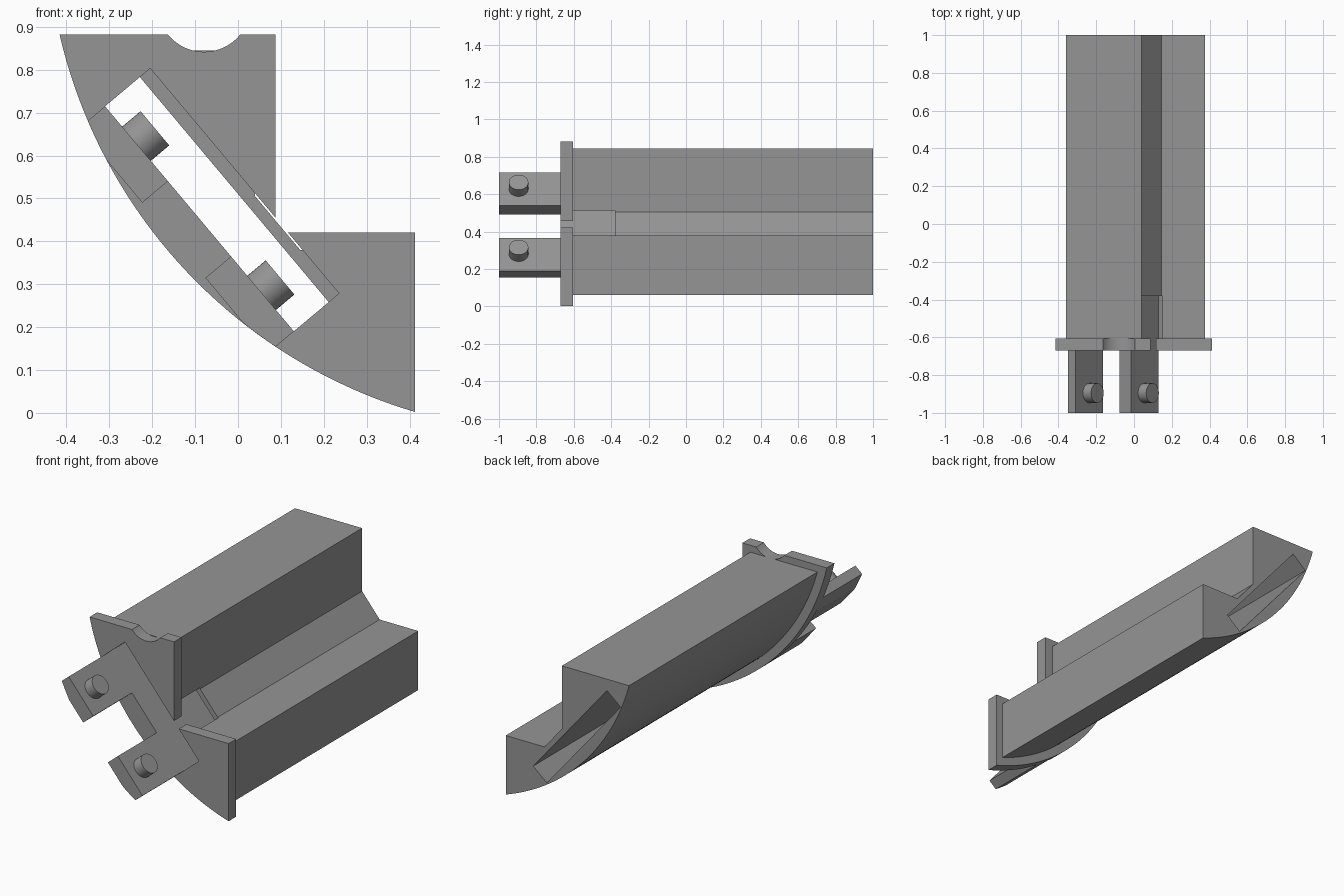
import bpy, bmesh, math

if "Cube" in bpy.data.objects:
    bpy.data.objects.remove(bpy.data.objects["Cube"])

grey = bpy.data.materials.new("mid_grey")
grey.diffuse_color = (0.30, 0.30, 0.30, 1)
grey.use_nodes = True
grey.node_tree.nodes["Principled BSDF"].inputs["Base Color"].default_value = grey.diffuse_color

CX, CZ = 0.753, 1.153            # centre of the curved outer side
R_PLATE, R_BODY = 1.2, 1.155
ANG = math.radians(50)
U = (math.cos(ANG), -math.sin(ANG))   # along the slot floor
N = (math.sin(ANG), math.cos(ANG))    # out of the slot floor
ORIGIN = (-0.31, 0.715)
LENGTH = 0.685


def local(s, d):
    """Slot coordinates (along, above floor) to x, z."""
    return (ORIGIN[0] + U[0] * s + N[0] * d, ORIGIN[1] + U[1] * s + N[1] * d)


def arc(cx, cz, r, a0, a1, n):
    return [(cx + r * math.cos(a0 + (a1 - a0) * i / n),
             cz + r * math.sin(a0 + (a1 - a0) * i / n)) for i in range(n + 1)]


def outer_arc(r, top, right):
    """Curved side from the top edge height down to the right edge position."""
    a0 = math.pi + math.asin((CZ - top) / r)
    a1 = 1.5 * math.pi - math.asin((CX - right) / r)
    return arc(CX, CZ, r, a0, a1, 40)


def prism(name, profile, y0, y1):
    bm = bmesh.new()
    face = bm.faces.new([bm.verts.new((x, y0, z)) for x, z in profile])
    ext = bmesh.ops.extrude_face_region(bm, geom=[face])
    verts = [v for v in ext["geom"] if isinstance(v, bmesh.types.BMVert)]
    bmesh.ops.translate(bm, verts=verts, vec=(0, y1 - y0, 0))
    bmesh.ops.recalc_face_normals(bm, faces=bm.faces)
    mesh = bpy.data.meshes.new(name)
    bm.to_mesh(mesh)
    bm.free()
    obj = bpy.data.objects.new(name, mesh)
    bpy.context.collection.objects.link(obj)
    mesh.materials.append(grey)
    return obj


def activate(obj):
    bpy.ops.object.select_all(action='DESELECT')
    obj.select_set(True)
    bpy.context.view_layer.objects.active = obj


def cut(obj, cutter):
    activate(obj)
    mod = obj.modifiers.new("cut", 'BOOLEAN')
    mod.operation, mod.solver, mod.object = 'DIFFERENCE', 'EXACT', cutter
    bpy.ops.object.modifier_apply(modifier=mod.name)


def smooth(obj):
    activate(obj)
    bpy.ops.object.shade_smooth_by_angle(angle=math.radians(25))


def slot_rect(depth):
    return [local(0, 0), local(LENGTH, 0), local(LENGTH, depth), local(0, depth)]


# Long body with the slanted step on its right side
body = prism("body", outer_arc(R_BODY, 0.845, 0.375)
             + [(0.375, 0.38), (0.145, 0.38), (0.04, 0.505), (0.04, 0.845)],
             -0.605, 1.0)

# Front flange with a round dip in its top edge
dip = math.asin(0.068 / 0.108)
flange = prism("front_flange", outer_arc(R_PLATE, 0.882, 0.413)
               + [(0.413, 0.421), (0.112, 0.421), (0.087, 0.451), (0.087, 0.882)]
               + arc(-0.079, 0.95, 0.108, -dip, dip - math.pi, 20),
               -0.67, -0.605)

# Slot through the whole length, wider at the front where it opens the step
narrow = prism("slot_cutter", slot_rect(0.106), -1.2, 1.2)
wide = prism("wide_slot_cutter", slot_rect(0.1375), -1.2, -0.38)
for part in (body, flange):
    cut(part, wide)
    cut(part, narrow)
    smooth(part)
for cutter in (narrow, wide):
    bpy.data.objects.remove(cutter)

# Two arms reaching forward, each with a round peg
for label, s0, s1, peg_s in (("upper", 0.0, 0.228, 0.114), ("lower", 0.457, LENGTH, 0.568)):
    under = []
    for i in range(17):
        s = s1 + (s0 - s1) * i / 16
        depth = math.sqrt(R_PLATE ** 2 - (s - 0.347) ** 2) - 1.096
        under.append(local(s, -min(0.078, depth)))
    smooth(prism(label + "_arm", [local(s0, 0), local(s1, 0)] + under, -1.0, -0.67))
    x, z = local(peg_s, 0.0275)
    bpy.ops.mesh.primitive_cylinder_add(vertices=40, radius=0.052, depth=0.057,
                                        location=(x, -0.895, z), rotation=(0, ANG, 0))
    peg = bpy.context.object
    peg.name = label + "_peg"
    peg.data.materials.append(grey)
    smooth(peg)
